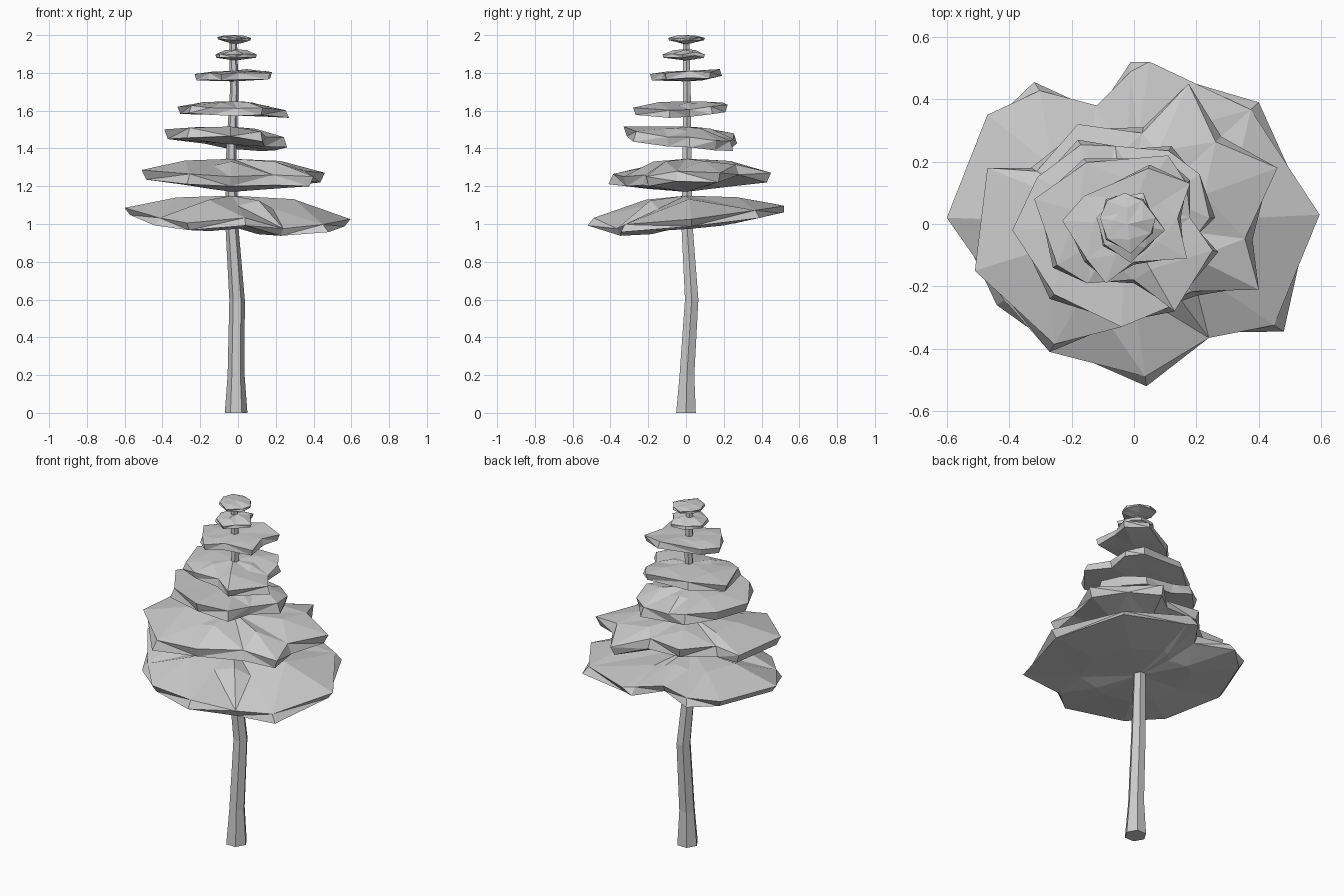
import bpy, bmesh
from math import cos, sin, tau


def finish(bm, name):
    bmesh.ops.recalc_face_normals(bm, faces=bm.faces)
    me = bpy.data.meshes.new(name)
    bm.to_mesh(me)
    bm.free()
    ob = bpy.data.objects.new(name, me)
    bpy.context.collection.objects.link(ob)
    return ob


def bridge(bm, a, b):
    n = len(a)
    for i in range(n):
        j = (i + 1) % n
        bm.faces.new((a[i], a[j], b[j], b[i]))


def fan(bm, ring, tip):
    for i in range(len(ring)):
        bm.faces.new((ring[i], ring[(i + 1) % len(ring)], tip))


def trunk(name, rings, sides=6):
    bm = bmesh.new()
    loops = []
    for x, y, z, r in rings:
        loops.append([bm.verts.new((x + r * cos(tau * i / sides), y + r * sin(tau * i / sides), z))
                      for i in range(sides)])
    for a, b in zip(loops, loops[1:]):
        bridge(bm, a, b)
    bm.faces.new(loops[0])
    bm.faces.new(loops[-1])
    return finish(bm, name)


def tier(name, top, bottom, thick, rim, hub=(-0.03, 0.0), sag=0.0):
    """Ragged faceted disc: rim points (x, y, mid height), raised middle, bulging underside."""
    bm = bmesh.new()
    hx, hy = hub

    def ring_vert(x, y, s, z):
        return bm.verts.new((hx + (x - hx) * s, hy + (y - hy) * s, z))

    up, low, inner, under = [], [], [], []
    for i, (x, y, z) in enumerate(rim):
        odd = i % 2
        zu = z + thick * (0.5 if odd else 0.35)
        zl = z - thick * (0.4 if odd else 0.5)
        up.append(ring_vert(x, y, 0.94 if odd else 1.0, zu))
        low.append(ring_vert(x, y, 1.0 if odd else 0.95, zl))
        h = 0.55 if odd else 0.85
        inner.append(ring_vert(x, y, 0.42 if odd else 0.52, zu * (1 - h) + top * h))
        h = 0.6 if odd else 0.45
        under.append(ring_vert(x, y, 0.5, zl * (1 - h) + bottom * h - sag))
    bridge(bm, under, low)
    bridge(bm, low, up)
    bridge(bm, up, inner)
    fan(bm, inner, bm.verts.new((hx, hy, top)))
    fan(bm, under, bm.verts.new((hx, hy, bottom)))
    bmesh.ops.triangulate(bm, faces=[f for f in bm.faces if len(f.verts) > 3])
    return finish(bm, name)


# Slightly bent, tapering trunk
trunk("trunk", [(-0.01, 0, 0, 0.06), (-0.01, 0.005, 0.2, 0.045), (-0.005, 0.03, 0.6, 0.041),
                (-0.033, 0.005, 1.0, 0.034), (-0.035, 0.005, 1.4, 0.027),
                (-0.02, 0.005, 1.7, 0.023), (-0.025, 0, 1.97, 0.02)])

# Foliage tiers from bottom to top
tier("foliage_1", 1.15, 0.99, 0.045,
     [(-0.60, 0.02, 1.07), (-0.44, -0.26, 1.01), (-0.27, -0.41, 0.99), (0.04, -0.52, 1.01),
      (0.24, -0.365, 0.96), (0.48, -0.345, 0.975), (0.595, 0.03, 1.01), (0.40, 0.39, 1.05),
      (0.05, 0.52, 1.08), (-0.01, 0.52, 1.08), (-0.12, 0.38, 1.08), (-0.32, 0.455, 1.07),
      (-0.47, 0.35, 1.07)], sag=0.015)

tier("foliage_2", 1.345, 1.17, 0.06,
     [(-0.51, -0.15, 1.265), (-0.27, -0.41, 1.235), (-0.04, -0.33, 1.23), (0.20, -0.23, 1.23),
      (0.40, -0.21, 1.23), (0.38, -0.05, 1.25), (0.46, 0.18, 1.25), (0.28, 0.28, 1.285),
      (0.175, 0.45, 1.25), (0.03, 0.31, 1.27), (-0.18, 0.32, 1.28), (-0.33, 0.18, 1.27),
      (-0.47, 0.18, 1.27)])

tier("foliage_3", 1.515, 1.42, 0.06,
     [(-0.39, -0.02, 1.48), (-0.27, -0.24, 1.48), (-0.04, -0.33, 1.495), (0.13, -0.28, 1.46),
      (0.15, -0.10, 1.44), (0.26, 0.02, 1.43), (0.21, 0.16, 1.42), (0.12, 0.25, 1.41),
      (-0.06, 0.25, 1.43), (-0.18, 0.27, 1.45), (-0.31, 0.15, 1.47)])

tier("foliage_4", 1.65, 1.575, 0.045,
     [(-0.32, 0.08, 1.605), (-0.26, -0.14, 1.605), (-0.15, -0.19, 1.60), (0.0, -0.19, 1.59),
      (0.13, -0.28, 1.60), (0.27, -0.09, 1.58), (0.18, 0.02, 1.59), (0.18, 0.14, 1.60),
      (0.11, 0.22, 1.615), (-0.16, 0.21, 1.62)])

tier("foliage_5", 1.81, 1.755, 0.04,
     [(-0.23, 0.01, 1.78), (-0.16, -0.12, 1.78), (-0.09, -0.19, 1.78), (0.0, -0.13, 1.78),
      (0.17, -0.11, 1.785), (0.15, 0.02, 1.79), (0.18, 0.13, 1.79), (0.05, 0.19, 1.80),
      (-0.16, 0.09, 1.78)], (-0.02, 0))

tier("foliage_6", 1.925, 1.865, 0.02,
     [(-0.12, 0.02, 1.89), (-0.10, -0.07, 1.89), (-0.01, -0.125, 1.89), (0.04, -0.08, 1.89),
      (0.10, -0.02, 1.89), (0.05, 0.05, 1.90), (0.03, 0.10, 1.89), (-0.06, 0.09, 1.89)],
     (-0.015, 0))

tier("foliage_7", 2.0, 1.95, 0.014,
     [(-0.11, 0.02, 1.985), (-0.09, -0.05, 1.985), (-0.01, -0.095, 1.98), (0.06, -0.03, 1.975),
      (0.07, 0.02, 1.98), (0.03, 0.08, 1.98), (-0.03, 0.10, 1.98), (-0.09, 0.08, 1.985)],
     (-0.02, 0))
